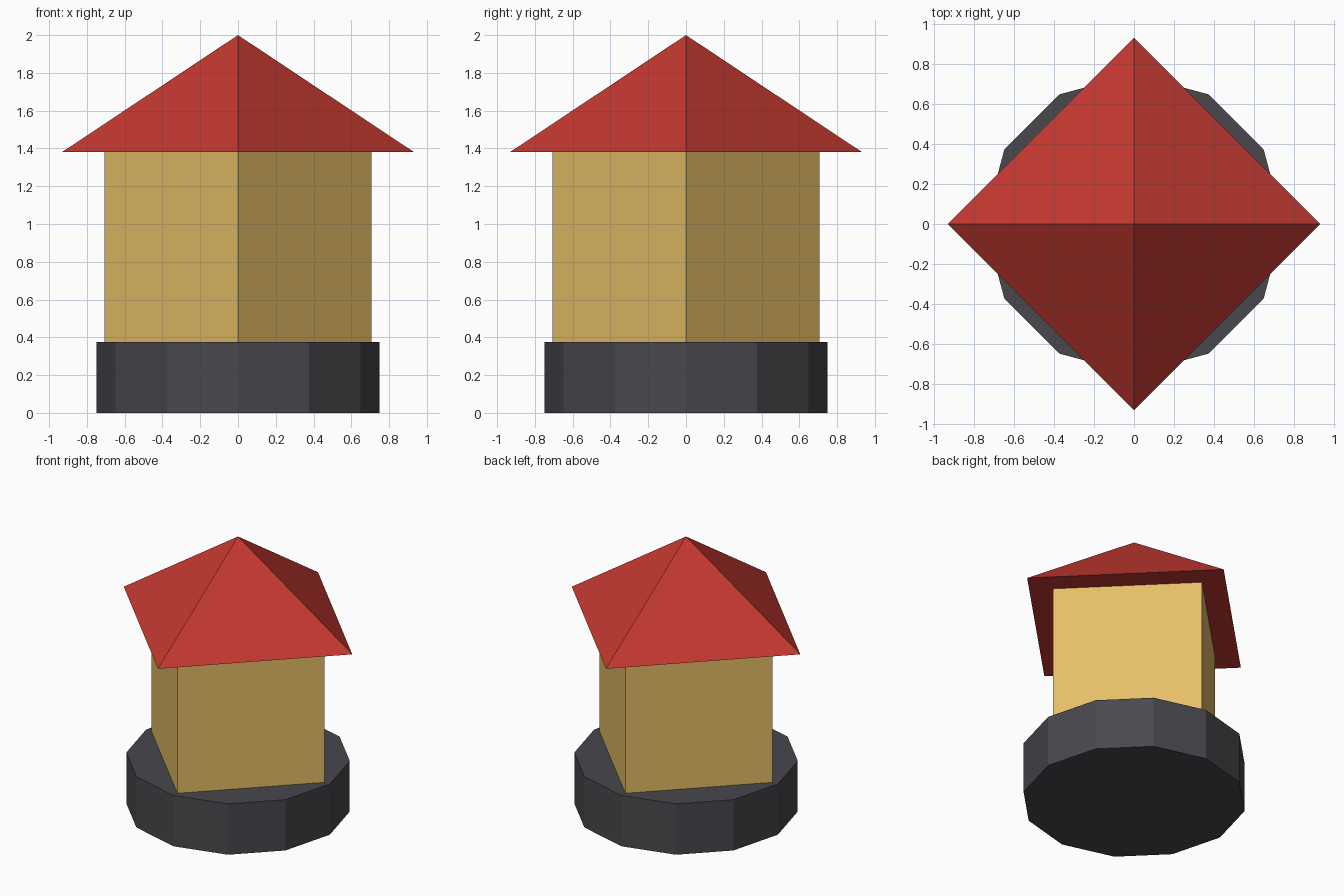
import bpy
from math import radians

if "Cube" in bpy.data.objects:
    bpy.data.objects.remove(bpy.data.objects["Cube"])


def finish(name, color):
    obj = bpy.context.object
    obj.name = name
    bpy.ops.object.transform_apply(location=False, rotation=True, scale=True)
    mat = bpy.data.materials.new(name + "_color")
    mat.diffuse_color = (*color, 1)
    mat.use_nodes = True
    mat.node_tree.nodes["Principled BSDF"].inputs["Base Color"].default_value = mat.diffuse_color
    obj.data.materials.append(mat)
    return obj


BASE_TOP, WALL_TOP, APEX = 0.375, 1.38, 2.0

# Twelve-sided dark plinth
bpy.ops.mesh.primitive_cylinder_add(vertices=12, radius=0.75, depth=BASE_TOP,
                                    location=(0, 0, BASE_TOP / 2))
finish("base", (0.065, 0.065, 0.075))

# Square body with corners facing the axes
wall_height = WALL_TOP - BASE_TOP
bpy.ops.mesh.primitive_cube_add(size=1, location=(0, 0, BASE_TOP + wall_height / 2),
                                rotation=(0, 0, radians(45)))
bpy.context.object.scale.z = wall_height
finish("walls", (0.8, 0.52, 0.14))

# Four-sided pyramid roof
bpy.ops.mesh.primitive_cone_add(vertices=4, radius1=0.933, radius2=0, depth=APEX - WALL_TOP,
                                location=(0, 0, (WALL_TOP + APEX) / 2))
finish("roof", (0.55, 0.04, 0.03))
